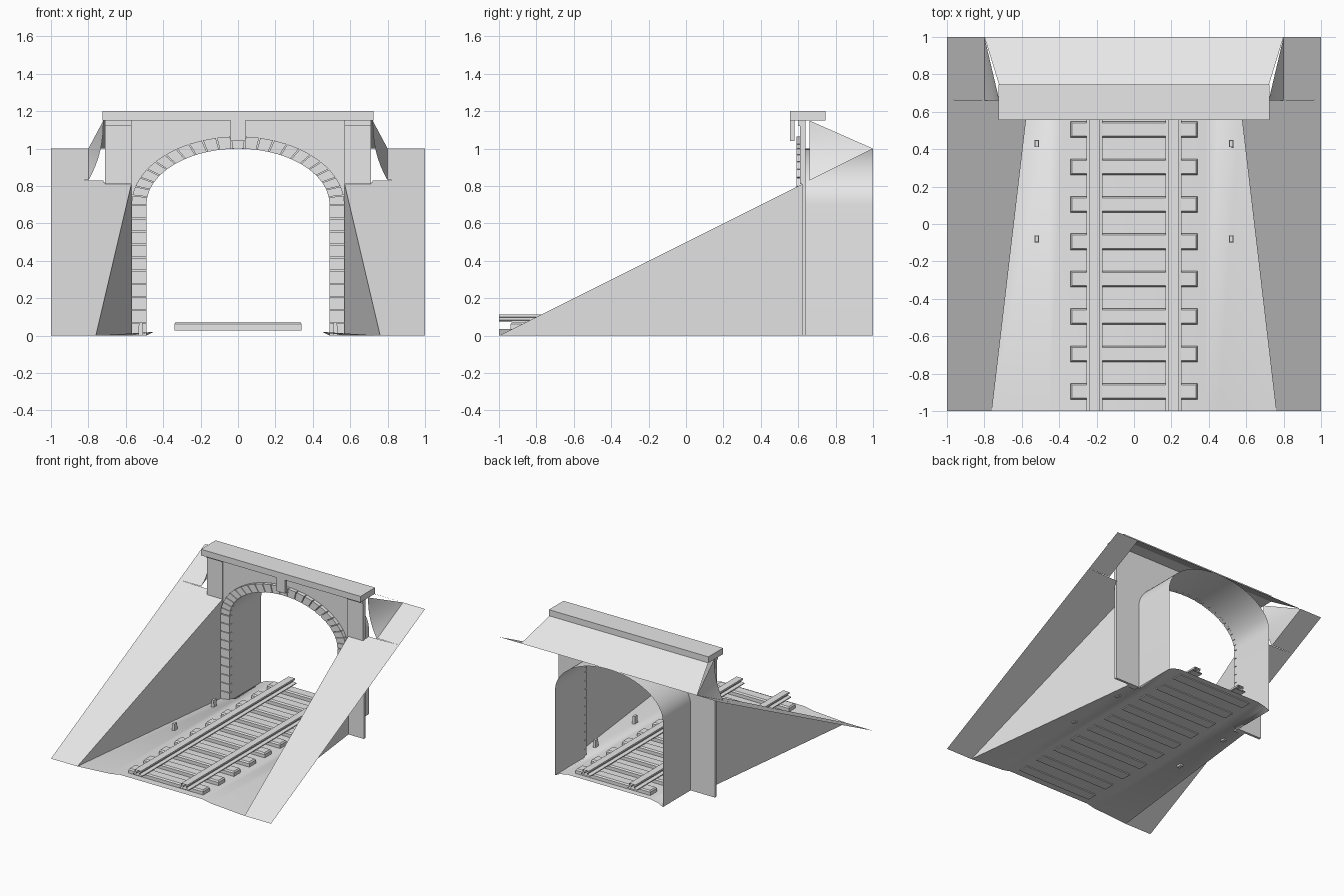
import bpy
import bmesh
import math

cube = bpy.data.objects.get("Cube")
if cube:
    bpy.data.objects.remove(cube, do_unlink=True)

grey = bpy.data.materials.new("light grey")
grey.use_nodes = True
GREY = (0.8, 0.8, 0.8, 1)
grey.diffuse_color = GREY
grey.node_tree.nodes["Principled BSDF"].inputs["Base Color"].default_value = GREY


def finish(name, bm, smooth=False, closed=True):
    if closed:
        bmesh.ops.recalc_face_normals(bm, faces=bm.faces)
    mesh = bpy.data.meshes.new(name)
    bm.to_mesh(mesh)
    bm.free()
    mesh.materials.append(grey)
    for p in mesh.polygons:
        p.use_smooth = smooth
    obj = bpy.data.objects.new(name, mesh)
    bpy.context.collection.objects.link(obj)
    return obj


def add_box(bm, x0, x1, y0, y1, z0, z1, taper=0):
    low = [(x0, y0), (x1, y0), (x1, y1), (x0, y1)]
    t = taper
    high = [(x0 + t, y0 + t), (x1 - t, y0 + t), (x1 - t, y1 - t), (x0 + t, y1 - t)]
    a = [bm.verts.new((x, y, z0)) for x, y in low]
    b = [bm.verts.new((x, y, z1)) for x, y in high]
    bm.faces.new(a[::-1])
    bm.faces.new(b)
    for i in range(4):
        j = (i + 1) % 4
        bm.faces.new((a[i], a[j], b[j], b[i]))


def add_prism(bm, outline, y0, y1, caps=True):
    """Extrude a closed xz outline along y."""
    a = [bm.verts.new((x, y0, z)) for x, z in outline]
    b = [bm.verts.new((x, y1, z)) for x, z in outline]
    for i in range(len(a)):
        j = (i + 1) % len(a)
        bm.faces.new((a[i], a[j], b[j], b[i]))
    if caps:
        bm.faces.new(a)
        bm.faces.new(b[::-1])


def add_grid(bm, rows):
    """Join rows of points with quads."""
    vs = [[bm.verts.new(p) for p in r] for r in rows]
    for r, s in zip(vs, vs[1:]):
        for i in range(len(r) - 1):
            bm.faces.new((r[i], r[i + 1], s[i + 1], s[i]))


def add_poly(bm, pts, up=False):
    f = bm.faces.new([bm.verts.new(p) for p in pts])
    f.normal_update()
    if up and f.normal.z < 0:
        f.normal_flip()


def arch(a, b, angle):
    return (a * math.cos(angle), SPRING + b * math.sin(angle))


SPRING = 0.70
IN_A, IN_B = 0.49, 0.30
OUT_A, OUT_B = 0.57, 0.365
FACE, BACK = 0.62, 0.64
TOP = 1.15
SIDES = ((1, "left"), (-1, "right"))
curve = [arch(IN_A, IN_B, math.pi * i / 32) for i in range(33)]
opening = [(IN_A, 0)] + curve + [(-IN_A, 0)]

# Portal wall with the arched opening
bm = bmesh.new()
add_prism(bm, opening + [(-0.71, 0), (-0.71, TOP), (0.71, TOP), (0.71, 0)], FACE, BACK)
finish("portal_wall", bm)

# Tunnel lining
bm = bmesh.new()
add_grid(bm, [[(x, y, z) for x, z in opening] for y in (FACE, 1)])
finish("tunnel_lining", bm, smooth=True, closed=False)

# Coping, keystone and pilasters
bm = bmesh.new()
add_box(bm, -0.725, 0.725, 0.555, 0.745, TOP, 1.2)
finish("coping", bm)
bm = bmesh.new()
add_box(bm, -0.04, 0.04, 0.555, 0.58, 1.04, TOP)
finish("keystone", bm)
for s, side in SIDES:
    bm = bmesh.new()
    xs = sorted((s * 0.57, s * 0.71))
    add_box(bm, *xs, 0.61, FACE, 0.81, 1.12)
    add_box(bm, *xs, 0.60, FACE, 1.12, TOP)
    finish(side + "_pilaster", bm)

# Arch stones: curved ring, then the straight jambs
bm = bmesh.new()
COUNT = 23
for i in range(COUNT):
    g = 0.006
    t0 = math.pi * i / COUNT + g
    t1 = math.pi * (i + 1) / COUNT - g
    ring = [arch(IN_A, IN_B, t0), arch(OUT_A, OUT_B, t0),
            arch(OUT_A, OUT_B, t1), arch(IN_A, IN_B, t1)]
    add_prism(bm, ring, 0.59, FACE)
finish("arch_stones", bm)
bm = bmesh.new()
for s, side in SIDES:
    for i in range(10):
        z = i * SPRING / 10
        add_box(bm, *sorted((s * IN_A, s * OUT_A)), 0.59, FACE, z, z + 0.065)
finish("jamb_stones", bm)


def slope(x, y):
    return (x, y, (y + 1) / 2)


# Banks and cutting walls on each side
for s, side in SIDES:
    bm = bmesh.new()
    lower = [(1, -1), (0.76, -1), (0.57, 0.62), (0.72, 0.64), (0.72, 0.66), (1, 0.665)]
    add_poly(bm, [slope(s * x, y) for x, y in lower], up=True)
    upper = [(1, 0.665), (0.8, 0.665), (0.8, 1), (1, 1)]
    add_poly(bm, [slope(s * x, y) for x, y in upper], up=True)
    finish(side + "_bank", bm, closed=False)

    bm = bmesh.new()
    wall = [(s * 0.76, -1, 0), (s * 0.57, 0.62, 0), slope(s * 0.57, 0.62)]
    add_poly(bm, wall if s < 0 else wall[::-1])
    finish(side + "_cutting_wall", bm, closed=False)

    # Curved earth fan between the roof and the bank
    bm = bmesh.new()
    tip = bm.verts.new((s * 0.8, 1, 1))
    fan = []
    for i in range(9):
        t = i / 8
        fan.append(bm.verts.new((s * (0.72 + 0.08 * t ** 2.3), 0.66, TOP - 0.32 * t)))
    for a, b in zip(fan, fan[1:]):
        bm.faces.new((tip, a, b) if s > 0 else (tip, b, a))
    finish(side + "_earth_fan", bm, smooth=True, closed=False)

# Sloping roof behind the coping
bm = bmesh.new()
add_poly(bm, [(-0.72, 0.66, TOP), (0.72, 0.66, TOP), (0.72, 0.74, TOP),
              (-0.72, 0.74, TOP)], up=True)
add_poly(bm, [(-0.72, 0.74, TOP), (0.72, 0.74, TOP), (0.8, 1, 1), (-0.8, 1, 1)], up=True)
finish("roof_slope", bm, closed=False)

# Track bed, slightly crowned
bm = bmesh.new()
rows = []
for y, w in ((-1, 0.76), (FACE, 0.57), (FACE, 0.49), (1, 0.49)):
    rows.append([(-w, y, 0), (-0.45, y, 0.02), (-0.38, y, 0.035),
                 (0.38, y, 0.035), (0.45, y, 0.02), (w, y, 0)])
add_grid(bm, rows)
finish("track_bed", bm, smooth=True, closed=False)

# Sleepers
bm = bmesh.new()
for i in range(10):
    y = -0.895 + 0.2 * i
    add_box(bm, -0.34, 0.34, y - 0.043, y + 0.043, 0.028, 0.062)
    add_box(bm, -0.34, 0.34, y - 0.043, y + 0.043, 0.062, 0.073, taper=0.008)
finish("sleepers", bm)

# Rails, left open at the ends
half = [(0.043, 0.073), (0.043, 0.08), (0.014, 0.084), (0.014, 0.097),
        (0.028, 0.1), (0.028, 0.114)]
for s, side in SIDES:
    bm = bmesh.new()
    section = half + [(-x, z) for x, z in reversed(half)]
    add_prism(bm, [(x + s * 0.212, z) for x, z in section], -1, 1, caps=False)
    finish(side + "_rail", bm)

# Marker posts beside the track
bm = bmesh.new()
for s, side in SIDES:
    for y in (0.43, -0.08):
        add_box(bm, s * 0.52 - 0.013, s * 0.52 + 0.013, y - 0.02, y + 0.02, 0, 0.07, taper=0.003)
finish("marker_posts", bm)
